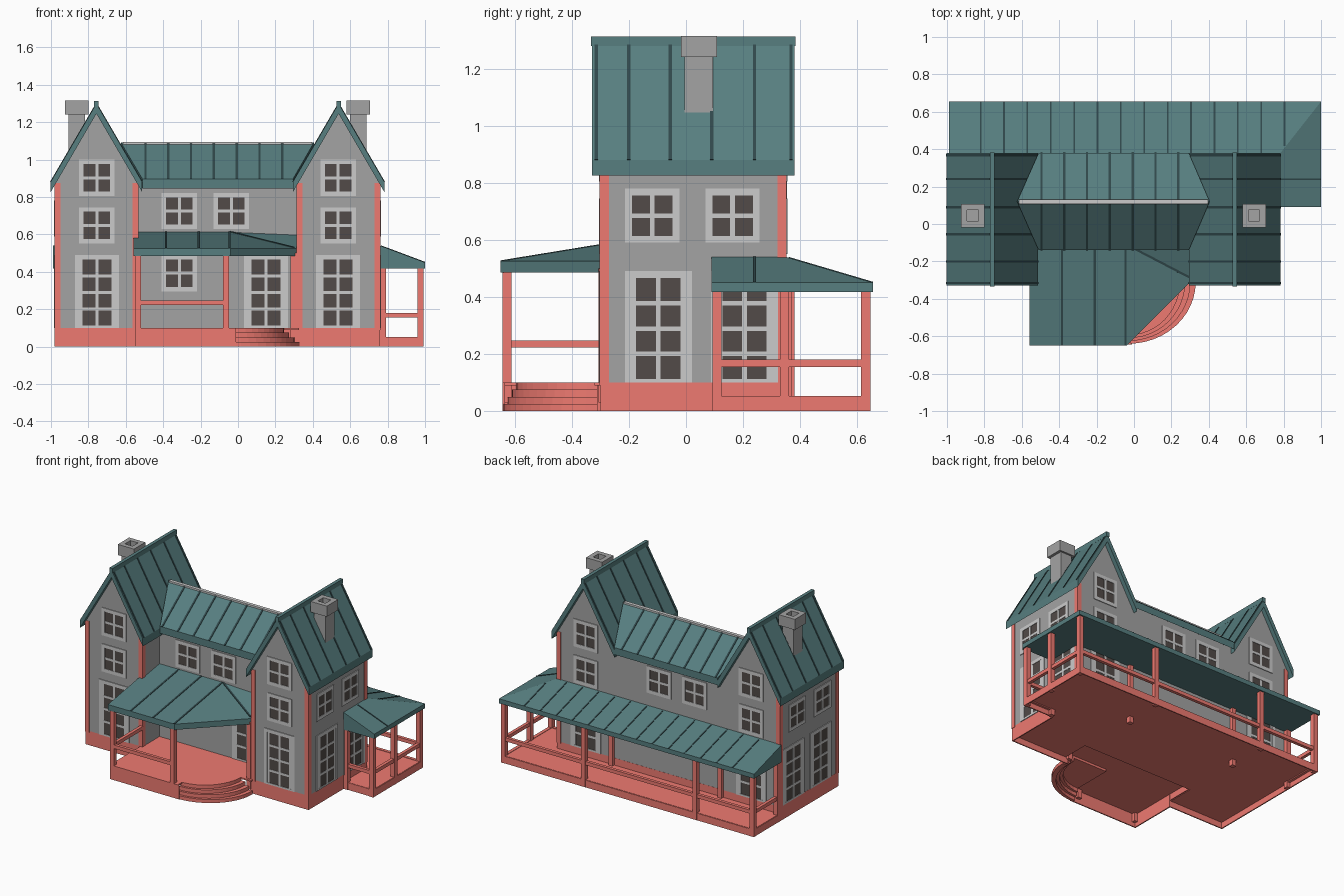
import bpy, bmesh
from math import sin, cos, pi
from mathutils import Vector

if "Cube" in bpy.data.objects:
    bpy.data.objects.remove(bpy.data.objects["Cube"])


def mat(name, col):
    m = bpy.data.materials.new(name)
    m.diffuse_color = (*col, 1)
    m.use_nodes = True
    m.node_tree.nodes["Principled BSDF"].inputs["Base Color"].default_value = m.diffuse_color
    return m


RED = mat("red_timber", (0.86, 0.195, 0.165))
TEAL = mat("teal_roof", (0.095, 0.21, 0.215))
SEAM = mat("dark_seam", (0.03, 0.065, 0.07))
WALL = mat("wall_grey", (0.37, 0.37, 0.37))
TRIM = mat("trim_grey", (0.52, 0.52, 0.52))
PANE = mat("dark_pane", (0.085, 0.07, 0.065))


def finish(name, bm, m):
    bmesh.ops.recalc_face_normals(bm, faces=bm.faces)
    me = bpy.data.meshes.new(name)
    bm.to_mesh(me)
    bm.free()
    me.materials.append(m)
    ob = bpy.data.objects.new(name, me)
    bpy.context.collection.objects.link(ob)
    return ob


def loft(bm, a, b):
    """Closed solid between two matching outlines."""
    va, vb = [bm.verts.new(p) for p in a], [bm.verts.new(p) for p in b]
    n = len(va)
    bm.faces.new(va)
    bm.faces.new(vb[::-1])
    for i in range(n):
        j = (i + 1) % n
        bm.faces.new((va[i], vb[i], vb[j], va[j]))


def plate(bm, outline, z0, z1):
    loft(bm, [(x, y, z0) for x, y in outline], [(x, y, z1) for x, y in outline])


def box(bm, x0, x1, y0, y1, z0, z1):
    plate(bm, [(x0, y0), (x1, y0), (x1, y1), (x0, y1)], z0, z1)


def slat(bm, a, b, n, w=0.012, h=0.003):
    """Thin strip lying on a slope from a to b, n = slope normal."""
    a, b, n = Vector(a), Vector(b), Vector(n).normalized()
    s = (b - a).cross(n).normalized() * w / 2
    lo, hi = -n * 0.01, n * h
    loft(bm, [a - s + lo, a + s + lo, a + s + hi, a - s + hi],
         [b - s + lo, b + s + lo, b + s + hi, b - s + hi])


def flat_bottom_roof(name, pts, faces, zb):
    bm = bmesh.new()
    vs = [bm.verts.new(p) for p in pts]
    fs = [bm.faces.new([vs[i] for i in f]) for f in faces]
    rim = [e for e in bm.edges if len(e.link_faces) == 1]
    vmap = bmesh.ops.duplicate(bm, geom=fs)["vert_map"]
    for v in vs:
        vmap[v].co.z = zb
    for e in rim:
        p, q = e.verts
        bm.faces.new((p, q, vmap[q], vmap[p]))
    return finish(name, bm, TEAL)


# --- hollow base: skirts and one thin floor under house and back deck
K = .008
bm = bmesh.new()
box(bm, -.98, -.54, -.30, -.30 + K, 0, .10)
box(bm, .30, .76, -.30, -.30 + K, 0, .10)
box(bm, -.98, -.98 + K, -.30, .35, 0, .10)
box(bm, .76 - K, .76, -.30, .095, 0, .10)
box(bm, .76 - K, .76, .095, .35, .045, .10)
box(bm, -.98, .76, .35 - K, .35, .045, .10)
plate(bm, [(-.975, -.295), (-.55, -.295), (-.55, -.10), (.322, -.10), (.322, -.295),
           (.755, -.295), (.755, .10), (.985, .10), (.985, .64), (-.975, .64)], .042, .049)
finish("house_base", bm, RED)
bm = bmesh.new()
for x in (-.98, .99 - K):
    box(bm, x, x + K, .35 if x < 0 else .095, .645, 0, .05)
box(bm, -.98, .99, .645 - K, .645, 0, .05)
box(bm, .755, .99, .095, .095 + K, 0, .05)
finish("back_deck_skirt", bm, RED)

# --- front deck and curved quarter-round steps
bm = bmesh.new()
plate(bm, [(-.55, -.643), (-.02, -.643), (-.02, -.32), (.325, -.32), (.325, -.10), (-.55, -.10)], .09, .10)
box(bm, -.55, -.55 + K, -.643, -.30, 0, .10)
box(bm, -.55, -.55 + K, -.30, -.10, .045, .10)
box(bm, .317, .325, -.30, -.10, .045, .10)
box(bm, -.55, .325, -.108, -.10, .045, .10)
box(bm, -.55, -.01, -.643, -.643 + K, 0, .10)


def arc(rx, ry):
    return [(-.03 + rx * sin(t * pi / 24), -.31 - ry * cos(t * pi / 24)) for t in range(13)]


for i in range(4):
    z = .025 * (i + 1)
    outer = arc(.36 - .028 * i, .33 - .015 * i)
    inner = arc(.325 - .028 * i, .31 - .015 * i)[::-1] if i < 3 else [(-.03, -.31)]
    plate(bm, outer + inner, z - .026 if i else 0, z)
finish("front_deck_and_steps", bm, RED)

# --- towers: walls, corner boards, roofs, chimneys
SL, TOP, T = 1.714, 1.30, .055
for side, cx, out in (("left", -.757, -1), ("right", .538, 1)):
    hw = .222
    bm = bmesh.new()
    ze = TOP - T + .015
    prof = [(-hw, .1), (hw, .1), (hw, ze - SL * hw), (0, ze), (-hw, ze - SL * hw)]
    loft(bm, [(cx + x, -.30, z) for x, z in prof], [(cx + x, .35, z) for x, z in prof])
    finish(side + "_tower_walls", bm, WALL)

    bm = bmesh.new()
    for sx in (-1, 1):
        for y0, y1 in ((-.303, -.27), (.32, .353)):
            if y0 > 0 and sx != out:
                continue    # back inner corners are flush with the middle block
            xs = sorted((cx + sx * (hw + .003), cx + sx * (hw - .03)))
            box(bm, *xs, y0, y1, .09, .875)
    finish(side + "_corner_boards", bm, RED)

    bm = bmesh.new()
    e = .245
    prof = [(0, TOP), (e, TOP - SL * e), (e, TOP - SL * e - T), (0, TOP - T),
            (-e, TOP - SL * e - T), (-e, TOP - SL * e)]
    loft(bm, [(cx + x, -.33, z) for x, z in prof], [(cx + x, .38, z) for x, z in prof])
    box(bm, cx - .012, cx + .012, -.333, .383, TOP - .02, TOP + .013)
    finish(side + "_tower_roof", bm, TEAL)

    bm = bmesh.new()
    for sx in (-1, 1):
        for y in (-.315, -.20, -.055, .09, .24, .368):
            slat(bm, (cx, y, TOP), (cx + sx * e, y, TOP - SL * e), (sx * SL, 0, 1))
    finish(side + "_tower_roof_seams", bm, SEAM)

    # square chimney with a wider hollow cap laid pinwheel fashion
    bm = bmesh.new()
    kx, ky = (-.862, .045) if out < 0 else (.642, .045)
    box(bm, kx - .044, kx + .044, ky - .05, ky + .05, 1.0, 1.25)
    w, h = .063, .03
    for x0, x1, y0, y1 in ((-w, h, -w, -h), (h, w, -w, h), (-h, w, h, w), (-w, -h, -h, w)):
        box(bm, kx + x0, kx + x1, ky + y0, ky + y1, 1.24, 1.315)
    finish(side + "_chimney", bm, WALL)

# --- middle block and its roof
bm = bmesh.new()
prof = [(-.11, .1), (.349, .1), (.349, .88), (.12, 1.05), (-.11, .88)]
loft(bm, [(-.56, y, z) for y, z in prof], [(.34, y, z) for y, z in prof])
finish("middle_walls", bm, WALL)
prof = [(.12, 1.09), (.38, .895), (.38, .845), (.12, 1.04), (-.14, .845), (-.14, .895)]
bm = bmesh.new()
loft(bm, [(-.625 if abs(y - .12) < .1 else -.51, y, z) for y, z in prof],
     [(.405 if abs(y - .12) < .1 else .293, y, z) for y, z in prof])
finish("middle_roof", bm, TEAL)
bm = bmesh.new()
for i in range(7):
    x = -.495 + i * .122
    for sy in (-1, 1):
        slat(bm, (x, .12, 1.09), (x, .12 + sy * .26, .895), (0, sy * .75, 1))
finish("middle_roof_seams", bm, SEAM)
bm = bmesh.new()
box(bm, -.615, .395, .108, .132, 1.07, 1.093)
finish("middle_ridge_cap", bm, TRIM)

# --- porch roofs
flat_bottom_roof("front_porch_roof",
                 [(-.56, -.10, .615), (-.04, -.10, .615), (-.04, -.65, .525), (-.56, -.65, .525),
                  (.315, -.295, .525), (.315, -.10, .60)],
                 [(0, 1, 2, 3), (1, 4, 2), (1, 5, 4)], .485)
bm = bmesh.new()
for x in (-.385, -.21, -.045):
    slat(bm, (x, -.11, .613), (x, -.65, .525), (0, -.164, 1))
slat(bm, (-.04, -.11, .614), (.30, -.287, .53), (.2, -.1, 1))
finish("front_porch_roof_seams", bm, SEAM)
flat_bottom_roof("back_porch_roof",
                 [(-.99, .35, .54), (.76, .35, .54), (.76, .09, .54),
                  (-.99, .655, .45), (1.0, .655, .45), (1.0, .09, .45)],
                 [(0, 1, 4, 3), (1, 2, 5, 4)], .418)
bm = bmesh.new()
for i in range(14):
    x = -.82 + i * .125
    y = .36 if x < .77 else .36 + (x - .76) * 1.25
    slat(bm, (x, y, .54 - (y - .35) * .295), (x, .655, .45), (0, .295, 1), .009)
slat(bm, (.765, .24, .538), (1.0, .24, .45), (.375, 0, 1), .009)
finish("back_porch_roof_seams", bm, SEAM)

# --- porch posts and rails
bm = bmesh.new()
P = .016
for x, y in ((-.534, -.627), (-.065, -.627), (.297, -.29)):
    box(bm, x - P, x + P, y - P, y + P, .03, .50)
for x, y in ((-.965, .63), (-.52, .63), (.35, .63), (.975, .63), (.975, .345),
             (.975, .108), (-.965, .365), (.775, .108), (-.52, .355), (.33, .355)):
    box(bm, x - P, x + P, y - P, y + P, 0, .43)
finish("porch_posts", bm, RED)
bm = bmesh.new()
R = .011
box(bm, -.54, -.065, -.63 - R, -.63 + R, .222, .247)
box(bm, -.54 - R, -.54 + R, -.63, -.30, .222, .247)
for z0, z1 in ((.155, .18), (.035, .052)):
    box(bm, -.965, .975, .63 - R, .63 + R, z0, z1)
    box(bm, .975 - R, .975 + R, .108, .63, z0, z1)
    box(bm, .76, .975, .108 - R, .108 + R, z0, z1)
    box(bm, -.965 - R, -.965 + R, .35, .63, z0, z1)
finish("porch_rails", bm, RED)

# --- windows and doors: shallow trim bars over a dark pane
trim, pane = bmesh.new(), bmesh.new()


def window(face, wall, u, z0, z1, w, rows):
    s = 1 if face[0] == "+" else -1

    def bar(bm, u0, u1, a, b, d):
        d0, d1 = sorted((wall - s * .008, wall + s * d))
        box(bm, *((u0, u1, d0, d1) if face[1] == "y" else (d0, d1, u0, u1)), a, b)
    h, k, m = w / 2, .024, .008
    bo = .012 if rows > 2 else k
    bar(pane, u - h + k, u + h - k, z0 + bo, z1 - k, .002)
    for q in (-1, 1):
        c = u + q * (h - k / 2)
        bar(trim, c - k / 2, c + k / 2, z0, z1, .005)
        if rows > 2:    # door leaf border
            c = u + q * (h - k - .008)
            bar(trim, c - .008, c + .008, z0 + bo, z1 - k, .004)
    bar(trim, u - h + k, u + h - k, z1 - k, z1, .005)
    bar(trim, u - h + k, u + h - k, z0, z0 + bo, .005)
    bar(trim, u - m, u + m, z0 + bo, z1 - k, .004)
    step = (z1 - k - z0 - bo) / rows
    for i in range(1, rows):
        z = z0 + bo + i * step
        bar(trim, u - h + k, u + h - k, z - m, z + m, .004)


for face, wall in (("-y", -.30), ("+y", .35)):
    for cx in (-.755, .535):
        window(face, wall, cx, .805, 1.0, .19, 2)
        window(face, wall, cx, .55, .745, .19, 2)
        window(face, wall, cx, .10, .49, .235, 4)
for face, wall in (("-y", -.11), ("+y", .349)):
    for cx in (-.313, -.035):
        window(face, wall, cx, .63, .82, .19, 2)
window("-y", -.11, -.313, .295, .49, .19, 2)
window("-y", -.11, .15, .10, .49, .235, 4)
for face, wall in (("-x", -.979), ("+x", .76)):
    for y in (-.118, .163):
        window(face, wall, y, .59, .78, .19, 2)
    for y in (-.097, .205):
        window(face, wall, y, .10, .49, .235, 4)
finish("window_trim", trim, TRIM)
finish("window_panes", pane, PANE)
